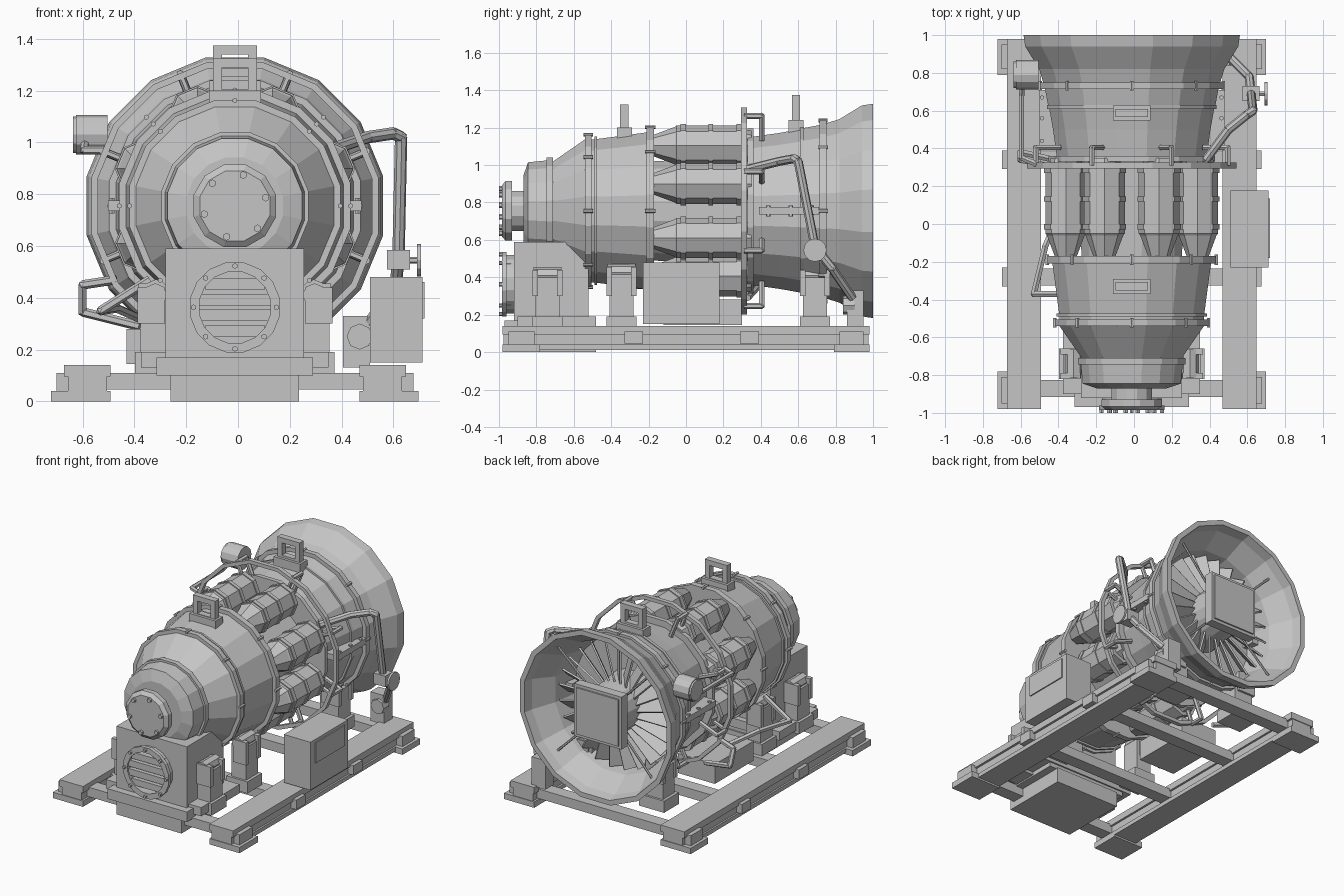
import bpy, bmesh, math
from mathutils import Matrix, Vector

if "Cube" in bpy.data.objects:
    bpy.data.objects.remove(bpy.data.objects["Cube"])

CX, CZ = -0.012, 0.755          # engine axis
mat = bpy.data.materials.new("plain_grey")
mat.diffuse_color = (0.56, 0.56, 0.56, 1)
mat.use_nodes = True
mat.node_tree.nodes["Principled BSDF"].inputs["Base Color"].default_value = mat.diffuse_color


def finish(name, bm):
    bmesh.ops.recalc_face_normals(bm, faces=bm.faces)
    me = bpy.data.meshes.new(name)
    bm.to_mesh(me)
    bm.free()
    me.materials.append(mat)
    ob = bpy.data.objects.new(name, me)
    bpy.context.collection.objects.link(ob)
    return ob


def boxes(name, specs):
    """Boxes given as (x0, x1, y0, y1, z0, z1) or as a matrix on a unit cube."""
    bm = bmesh.new()
    for s in specs:
        if not isinstance(s, Matrix):
            x0, x1, y0, y1, z0, z1 = s
            s = (Matrix.Translation(((x0 + x1) / 2, (y0 + y1) / 2, (z0 + z1) / 2))
                 @ Matrix.Diagonal((x1 - x0, y1 - y0, z1 - z0, 1)))
        bmesh.ops.create_cube(bm, size=1, matrix=s)
    return finish(name, bm)


def both(x0, x1, *rest):
    """The same box on both sides of the axis."""
    return [(CX + x0, CX + x1, *rest), (CX - x1, CX - x0, *rest)]


def lathe(name, prof, n=16, cx=CX, cz=CZ, turn=0.5, loop=False):
    """Revolve (y, r) points about an axis along y."""
    bm = bmesh.new()
    rings = []
    for y, r in prof:
        if r == 0:
            rings.append([bm.verts.new((cx, y, cz))] * n)
        else:
            a = [2 * math.pi * (i + turn) / n for i in range(n)]
            rings.append([bm.verts.new((cx + r * math.sin(t), y, cz + r * math.cos(t))) for t in a])
    pairs = list(zip(rings, rings[1:])) + ([(rings[-1], rings[0])] if loop else [])
    for p, q in pairs:
        for i in range(n):
            j = (i + 1) % n
            f = list(dict.fromkeys((p[i], p[j], q[j], q[i])))
            bm.faces.new(f)
    return finish(name, bm)


def prism(name, yz, x0, x1):
    bm = bmesh.new()
    f = bm.faces.new([bm.verts.new((x0, y, z)) for y, z in yz])
    ext = bmesh.ops.extrude_face_region(bm, geom=[f])["geom"]
    bmesh.ops.translate(bm, vec=(x1 - x0, 0, 0), verts=[v for v in ext if isinstance(v, bmesh.types.BMVert)])
    # the extrusion leaves the first cap open
    bmesh.ops.holes_fill(bm, edges=bm.edges)
    return finish(name, bm)


def rods(name, paths, r, n=6):
    """Straight pipe runs with a small ball at every bend."""
    bm = bmesh.new()
    for path in paths:
        pts = [Vector(p) for p in path]
        for a, b in zip(pts, pts[1:]):
            d = b - a
            m = Matrix.Translation((a + b) / 2) @ d.to_track_quat('Z', 'Y').to_matrix().to_4x4()
            bmesh.ops.create_cone(bm, cap_ends=True, segments=n, radius1=r, radius2=r, depth=d.length, matrix=m)
        for p in pts[1:-1]:
            bmesh.ops.create_icosphere(bm, subdivisions=1, radius=r * 1.05, matrix=Matrix.Translation(p))
    return finish(name, bm)


def polar(r, a, y, cx=CX, cz=CZ):
    return (cx + r * math.sin(a), y, cz + r * math.cos(a))


def around(n, turn=0.0):
    return [2 * math.pi * (i + turn) / n for i in range(n)]


def bolts(name, n, r, y0, y1, size, turn=0.0, cz=CZ):
    rods(name, [(polar(r, a, y0, cz=cz), polar(r, a, y1, cz=cz)) for a in around(n, turn)], size)


# Engine casings
lathe("compressor_casing", [
    (-.87, 0), (-.87, .19), (-.845, .265), (-.745, .275), (-.745, .29), (-.71, .29), (-.71, .27),
    (-.54, .39), (-.54, .415), (-.505, .415), (-.505, .39), (-.49, .39), (-.49, .405), (-.475, .405),
    (-.475, .392), (-.34, .41), (-.21, .428), (-.21, .455), (-.17, .455), (-.17, .27), (-.17, 0)])
lathe("inner_core", [(-.18, 0), (-.18, .27), (.36, .3), (.36, 0)])
lathe("exhaust_casing", [
    (.33, 0), (.33, .45), (.36, .45), (.36, .405), (.5, .425), (.61, .445), (.61, .458), (.63, .458), (.63, .452),
    (.715, .468), (.715, .495), (.75, .495), (.75, .478), (.82, .5), (.94, .575), (1, .584),
    (1, .55), (.94, .535), (.8, .455), (.62, .42), (.62, 0)])

# Drive end flange
lathe("front_neck", [(-.94, 0), (-.94, .11), (-.86, .11), (-.86, 0)], 12)
lathe("front_flange", [(-.985, 0), (-.985, .14), (-.965, .165), (-.93, .165), (-.93, 0)], 12)
bolts("flange_bolts", 6, .123, -1, -.98, .015, .25)

# Combustor cans with ducts and bands
for a in around(8, .5):
    x, _, z = polar(.378, a, 0)
    lathe("combustor_can", [
        (-.18, 0), (-.18, .055), (-.06, .1), (-.05, .108), (-.03, .108), (-.03, .115), (0, .115), (0, .108),
        (.12, .108), (.12, .115), (.145, .115), (.145, .108), (.27, .108), (.27, .115), (.3, .115),
        (.3, .09), (.35, .08), (.35, 0)], 8, x, z, a / (2 * math.pi) * 8 + .5)

# Fuel manifold and its feed pipes
lathe("fuel_manifold", [(.295, .54), (.295, .565), (.325, .565), (.325, .54)], 16, loop=True)
rods("manifold_drops", [(polar(.55, a, .31), polar(.55, a, .405), polar(.41, a, .405))
                        for a in around(8, .5)], .016)
rods("can_feeds", [(polar(.55, a, .31), polar(.42, a, .315)) for a in around(8, .5)], .014)

# Casing bolts
bolts("intake_ring_bolts", 8, .407, -.548, -.497, .01)
bolts("mid_ring_bolts", 8, .447, -.218, -.162, .01)
bolts("rear_ring_bolts", 8, .484, .708, .757, .01)

# Side split flanges
boxes("split_flanges", both(.38, .49, .39, .71, CZ - .02, CZ + .02))
rods("split_bolts", [((CX + s * .475, y, CZ - .03), (CX + s * .475, y, CZ + .03))
                     for s in (-1, 1) for y in (.44, .56, .67)], .012)

# Lifting lugs
for y, base, top in ((-.33, 1.13, 1.325), (.588, 1.17, 1.375)):
    boxes("lifting_lug", both(.05, .085, y - .022, y + .022, base, top)
          + [(CX - .085, CX + .085, y - .022, y + .022, top - .035, top),
             (CX - .085, CX + .085, y - .022, y + .022, base, top - .12),
             (CX - .1, CX + .1, y - .04, y + .04, base - .02, base + .07)])

# Exhaust hub, blades and struts
lathe("exhaust_hub", [(.6, 0), (.6, .19), (.9, .16), (.9, 0)], 16)
boxes("hub_box", [(CX - .18, CX + .18, .91, .975, CZ - .18, CZ + .18),
                  (CX - .16, CX + .16, .97, .985, CZ - .16, CZ + .16)])
boxes("turbine_blades", [
    Matrix.Translation((CX, 0, CZ)) @ Matrix.Rotation(a, 4, 'Y') @ Matrix.Translation((0, .74, .29))
    @ Matrix.Rotation(.7, 4, 'Z') @ Matrix.Diagonal((.012, .13, .27, 1)) for a in around(24)])
rods("exhaust_struts", [(polar(.15, a, .88), polar(.53, a, .9)) for a in around(4, .5)], .008)

# Skid frame
boxes("skid_rails", both(.481, .661, -.98, .98, .095, .14) + both(.495, .645, -.975, .975, .04, .095)
      + both(.481, .657, -.98, .98, .012, .04))
feet = []
for y0, y1 in ((-.98, -.78), (.79, .98)):
    feet += both(.481, .71, y0, y1, 0, .04) + both(.63, .69, y0 + .03, y1 - .03, .04, .11)
for y0, y1 in ((-.33, -.23), (.29, .39)):
    feet += both(.63, .687, y0, y1, .045, .11)
boxes("skid_feet", feet)
boxes("skid_cross_beams", [(CX - .5, CX + .5, y - .045, y + .045, .045, .11)
                           for y in (-.87, -.28, .34, .885)])

# Accessory gearbox and sump
prism("gearbox", [(-.92, .16), (-.92, .59), (-.63, .59), (-.52, .48), (-.52, .16)], -.28, .255)
boxes("gearbox_plinth", [(-.315, .29, -.97, -.49, .1, .17), (-.375, .35, -.9, -.48, .13, .19)])
boxes("sump", [(-.26, .235, -.95, -.48, 0, .105)])

# Round intake port with slats
PZ = .363
lathe("port_ring", [(-.91, .16), (-.96, .16), (-.96, .177), (-.985, .177), (-.985, .14), (-.93, .14), (-.93, 0)],
      16, CX, PZ)
slats = []
for dz in (-.09, -.03, .03, .09):
    w = math.sqrt(.145 ** 2 - dz ** 2)
    slats.append((CX - w, CX + w, -.975, -.935, PZ + dz - .022, PZ + dz + .022))
boxes("port_slats", slats)
bolts("port_bolts", 8, .16, -1, -.98, .011, 0, PZ)

# Support posts
for y, x0, x1, h in ((-.74, .25, .365, .4), (-.345, .25, .36, .415), (.69, .2, .34, .4)):
    boxes("support_posts", both(x0, x1, y - .065, y + .065, .11, h)
          + both(x0 - .03, x1 + .02, y - .08, y + .08, .11, .19)
          + both(x0 + .02, x1 + .012, y - .08, y - .05, .3, h + .04)
          + both(x0 + .02, x1 + .012, y + .05, y + .08, .3, h + .04))
    rods("support_pins", [((CX + s * (x0 + x1) / 2, y - .075, h + .01),
                           (CX + s * (x0 + x1) / 2, y + .075, h + .01)) for s in (-1, 1)], .046, 8)

# Oil tank and control cabinet
boxes("oil_tank", [(-.43, -.15, -.12, .3, .145, .28)])
boxes("control_cabinet", [(.51, .712, -.23, .178, .15, .48), (.7, .72, -.18, .135, .32, .46)])

# Bleed pipe with valve and handwheel
rods("bleed_pipe", [[(.38, .34, .98), (.5, .5, 1.02), (.6, .58, 1.035), (.63, .6, 1.02), (.62, .69, .56),
                     (.61, .78, .45), (.5, .89, .29)]], .024, 8)
boxes("valve_body", [(.575, .665, .65, .73, .51, .585)])
rods("valve_stem", [[(.65, .69, .545), (.705, .69, .545)]], .013)
rods("handwheel", [[(.692, .69, .545), (.706, .69, .545)]], .062, 12)
boxes("bleed_box", [(.405, .51, .86, .95, .13, .33)])
rods("bleed_box_port", [[(.47, .84, .25), (.47, .9, .25)]], .05, 8)

# Starter canister and its pipe
rods("canister", [[(-.625, .79, 1.03), (-.505, .79, 1.03)]], .077, 12)
rods("canister_cap", [[(-.637, .79, 1.03), (-.62, .79, 1.03)]], .07, 12)
rods("canister_pipe", [[(-.59, .74, 1.0), (-.595, .68, .97), (-.595, .35, .97), (-.5, .31, .97)]], .016)

# Lower left drain pipes
rods("drain_pipes", [
    [(-.34, -.37, .47), (-.53, -.37, .35), (-.47, -.12, .36), (-.38, .1, .32)],
    [(-.47, .31, .47), (-.6, .34, .45), (-.6, .38, .345), (-.38, .33, .29)]], .018)
